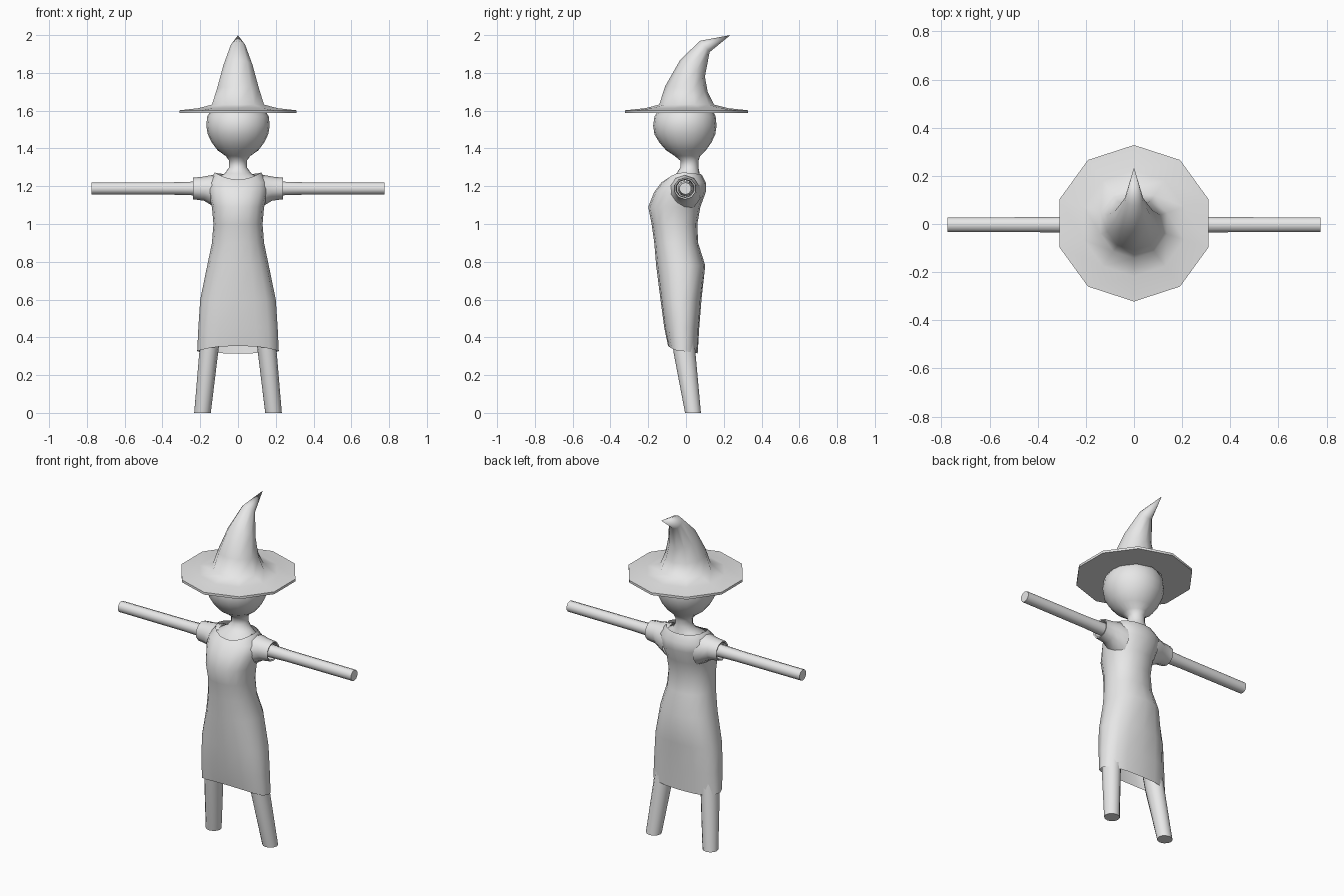
import bpy, bmesh, math
from mathutils import Vector

if "Cube" in bpy.data.objects:
    bpy.data.objects.remove(bpy.data.objects["Cube"])

grey = bpy.data.materials.new("light grey")
grey.diffuse_color = (0.8, 0.8, 0.8, 1)
grey.use_nodes = True
grey.node_tree.nodes["Principled BSDF"].inputs["Base Color"].default_value = grey.diffuse_color


def ring(center, u, v, n, power=2.0, lift=None):
    """Superellipse loop around center with half-axes u and v, optional z lift."""
    pts = []
    for i in range(n):
        a = 2 * math.pi * i / n + math.pi / 2
        c, s = math.cos(a), math.sin(a)
        e = 2 / power
        p = (Vector(center) + Vector(u) * math.copysign(abs(c) ** e, c)
             + Vector(v) * math.copysign(abs(s) ** e, s))
        if lift:
            p.z += lift(c, s)
        pts.append(p)
    return pts


def flat(z, hw, yf, yb, n, power=2.0, lift=None):
    """Horizontal loop given half-width, front y and back y."""
    return ring((0, (yf + yb) / 2, z), (hw, 0, 0), (0, (yb - yf) / 2, 0), n, power, lift)


def loft(name, rings, cap_start=False, cap_end=False, tip=None, angle=60):
    bm = bmesh.new()
    loops = [[bm.verts.new(p) for p in r] for r in rings]
    n = len(loops[0])
    for a, b in zip(loops, loops[1:]):
        for i in range(n):
            j = (i + 1) % n
            bm.faces.new((a[i], a[j], b[j], b[i]))
    if cap_start:
        bm.faces.new(loops[0][::-1])
    if cap_end:
        bm.faces.new(loops[-1])
    if tip:
        t = bm.verts.new(tip)
        for i in range(n):
            bm.faces.new((loops[-1][i], loops[-1][(i + 1) % n], t))
    bmesh.ops.recalc_face_normals(bm, faces=bm.faces)
    me = bpy.data.meshes.new(name)
    bm.to_mesh(me)
    bm.free()
    me.materials.append(grey)
    ob = bpy.data.objects.new(name, me)
    bpy.context.collection.objects.link(ob)
    bpy.ops.object.select_all(action='DESELECT')
    ob.select_set(True)
    bpy.context.view_layer.objects.active = ob
    bpy.ops.object.shade_smooth_by_angle(angle=math.radians(angle))
    return ob


# Pointed hat: flat brim underside, brim edge, then a crown bending backwards
hat = [flat(z, r, 0.003 - r * k, 0.003 + r * k, 10) for z, r, k in
       [(1.592, 0.15, 1), (1.588, 0.325, 1), (1.602, 0.325, 1), (1.613, 0.22, 1), (1.632, 0.145, 1)]]
for (yf, zf), (yb, zb), w in [((-0.11, 1.73), (0.115, 1.70), 0.116),
                              ((-0.03, 1.87), (0.10, 1.78), 0.082),
                              ((0.075, 1.97), (0.125, 1.91), 0.040)]:
    hat.append(ring((0, (yf + yb) / 2, (zf + zb) / 2), (w, 0, 0),
                    (0, (yb - yf) / 2, (zb - zf) / 2), 10))
loft("pointed_hat", hat, tip=(0, 0.235, 2.0), angle=75)

# Shoulders, neck and round head in one skin
skin = [(1.20, 0.135, -0.11, 0.08), (1.245, 0.115, -0.09, 0.078), (1.268, 0.07, -0.05, 0.072),
        (1.30, 0.047, -0.03, 0.066), (1.335, 0.047, -0.03, 0.066), (1.36, 0.065, -0.06, 0.075),
        (1.39, 0.108, -0.105, 0.105), (1.43, 0.138, -0.14, 0.134), (1.475, 0.160, -0.167, 0.155),
        (1.52, 0.168, -0.174, 0.162), (1.57, 0.163, -0.167, 0.157), (1.62, 0.130, -0.13, 0.13),
        (1.66, 0.07, -0.07, 0.07)]
loft("head_and_neck", [flat(*s, 20) for s in skin], cap_end=True)


# Dress: the hem arches at the front, the neckline dips at the front
def hem(c, s):
    return 0.028 * max(-s, 0) ** 2 - 0.012 * max(s, 0)


def neckline(c, s):
    return -0.038 * max(-s, 0) ** 2 - 0.01 * max(s, 0)


dress = [flat(0.327, 0.216, -0.095, 0.062, 16, 2.5, hem)]
dress += [flat(*d, 16, p) for *d, p in [
    (0.45, 0.210, -0.115, 0.070, 2.5), (0.60, 0.200, -0.135, 0.082, 2.4),
    (0.78, 0.163, -0.158, 0.102, 2.2), (0.90, 0.138, -0.168, 0.064, 2.2),
    (1.00, 0.130, -0.182, 0.060, 2.2), (1.09, 0.138, -0.200, 0.076, 2.2),
    (1.17, 0.158, -0.168, 0.105, 2.2), (1.22, 0.158, -0.130, 0.105, 2.2)]]
dress.append(flat(1.273, 0.122, -0.105, 0.082, 16, 2.1, neckline))
loft("dress", dress)

for side, label in ((1, "right"), (-1, "left")):
    # Short flared sleeve, open at the cuff
    sleeve = [ring((side * x, y, z), (0, ry, 0), (0, 0, rz), 10) for x, y, z, ry, rz in
              [(0.10, -0.01, 1.165, 0.09, 0.095), (0.145, -0.005, 1.180, 0.078, 0.078),
               (0.18, -0.005, 1.187, 0.063, 0.064), (0.237, -0.005, 1.188, 0.058, 0.057),
               (0.234, -0.005, 1.188, 0.050, 0.049), (0.18, -0.005, 1.188, 0.045, 0.045)]]
    loft(label + "_sleeve", sleeve)

    # Straight arm held out sideways
    arm = [ring((side * x, -0.003, 1.188), (0, r, 0), (0, 0, r), 10)
           for x, r in [(0.12, 0.042), (0.24, 0.036), (0.34, 0.033), (0.775, 0.032)]]
    loft(label + "_arm", arm, cap_start=True, cap_end=True)

    # Leg slanting outwards and backwards to the ground
    leg = [ring((side * x, y, z), (r, 0, 0), (0, ry, 0), 12) for x, y, z, r, ry in
           [(0.188, 0.037, 0, 0.044, 0.042), (0.155, -0.008, 0.32, 0.050, 0.058),
            (0.115, -0.035, 0.65, 0.055, 0.062)]]
    loft(label + "_leg", leg, cap_start=True, cap_end=True)
